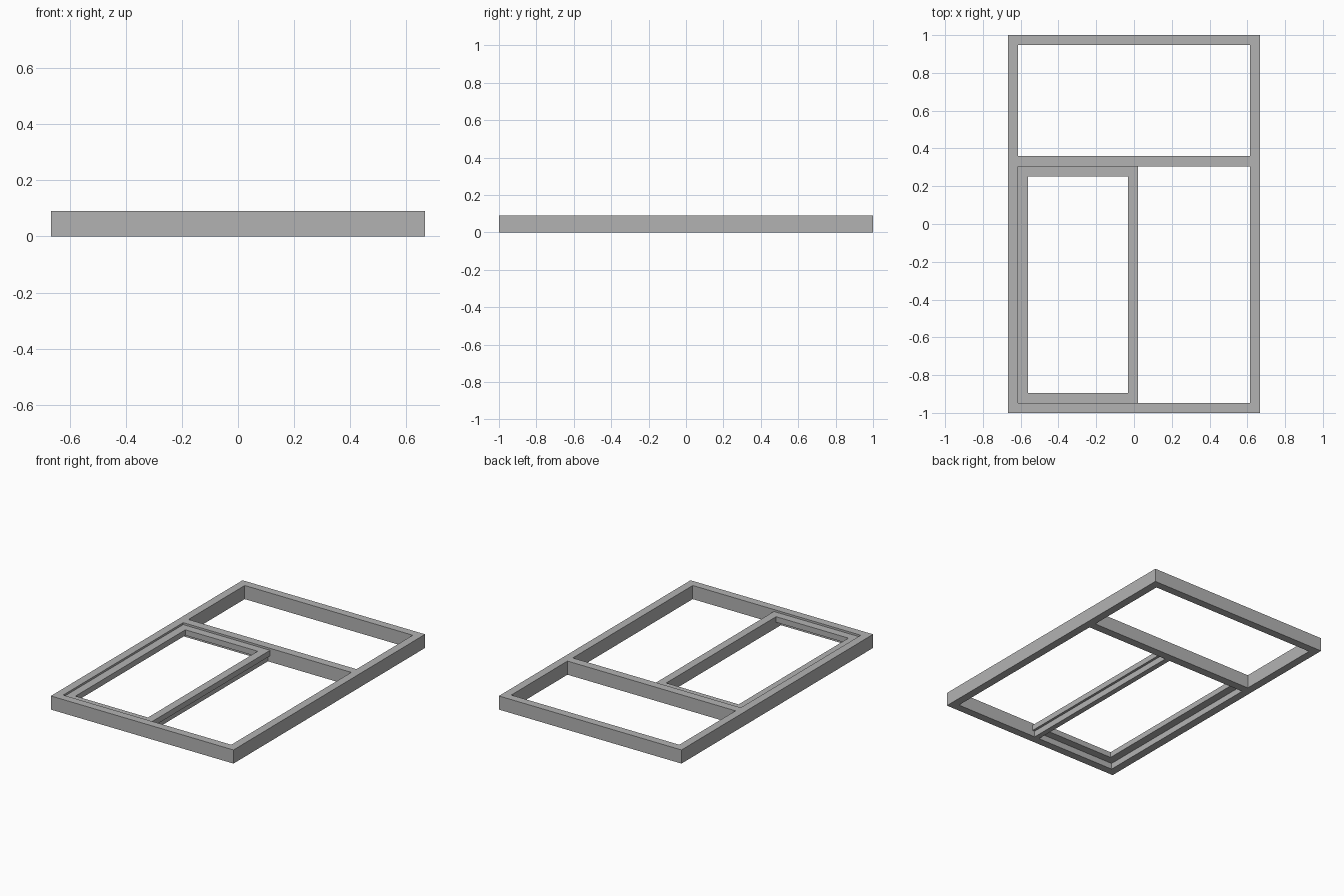
import bpy

cube = bpy.data.objects.get("Cube")
if cube:
    bpy.data.objects.remove(cube, do_unlink=True)

grey = bpy.data.materials.new("light grey")
grey.use_nodes = True
colour = (0.45, 0.45, 0.45, 1)
grey.diffuse_color = colour
grey.node_tree.nodes["Principled BSDF"].inputs["Base Color"].default_value = colour


def finish(name, verts, faces):
    mesh = bpy.data.meshes.new(name)
    mesh.from_pydata(verts, [], faces)
    mesh.materials.append(grey)
    obj = bpy.data.objects.new(name, mesh)
    bpy.context.collection.objects.link(obj)
    return obj


def corners(x0, x1, y0, y1, z):
    return [(x0, y0, z), (x1, y0, z), (x1, y1, z), (x0, y1, z)]


def bar(name, x0, x1, y0, y1, z0, z1):
    verts = corners(x0, x1, y0, y1, z0) + corners(x0, x1, y0, y1, z1)
    sides = [(i, (i + 1) % 4, (i + 1) % 4 + 4, i + 4) for i in range(4)]
    return finish(name, verts, [(3, 2, 1, 0), (4, 5, 6, 7)] + sides)


def ring(name, x0, x1, y0, y1, z0, z1, w):
    """Rectangular frame with mitred corners and member width w."""
    verts = []
    for inset, z in ((0, z0), (0, z1), (w, z1), (w, z0)):
        verts += corners(x0 + inset, x1 - inset, y0 + inset, y1 - inset, z)
    faces = []
    for loop in range(4):
        a, b = loop * 4, (loop + 1) % 4 * 4
        for i in range(4):
            j = (i + 1) % 4
            faces.append((a + i, a + j, b + j, b + i))
    return finish(name, verts, faces)


W, H = 0.053, 0.09
X, Y = 0.667, 1.0

# Fixed outer frame and its crossbar
ring("outer_frame", -X, X, -Y, Y, 0, H, W)
bar("transom", -X + W, X - W, 0.305, 0.36, 0, H)

# Central upright below the sash edge
bar("mullion", -0.03, 0.005, -Y + W, 0.305, 0, 0.04)

# Opening sash, set slightly back from the face of the frame
ring("sash", -X + W, 0.021, -Y + W, 0.305, 0.04, 0.077, W)
